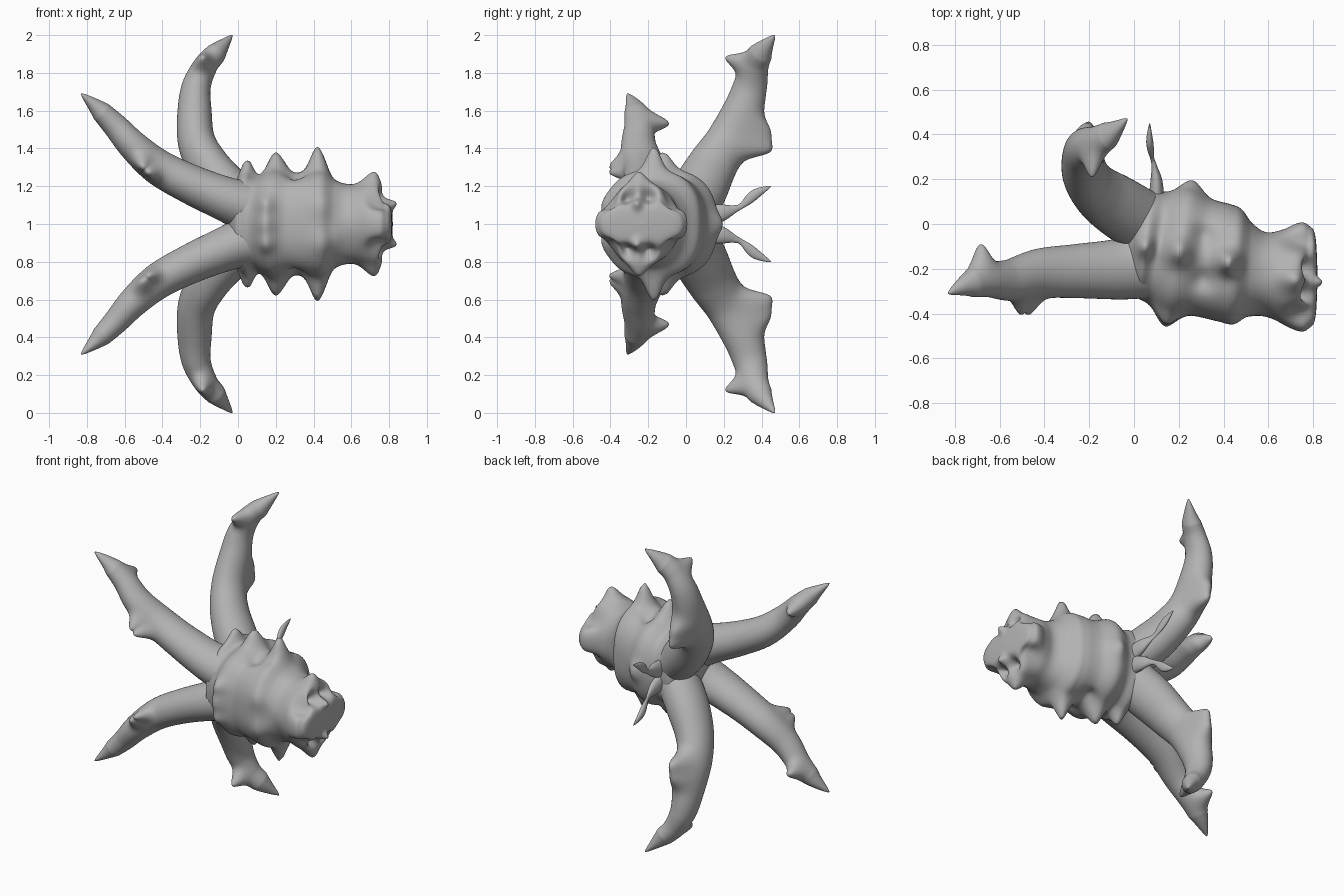
import bpy, math
from mathutils import Vector

cube = bpy.data.objects.get("Cube")
if cube:
    bpy.data.objects.remove(cube)

grey = bpy.data.materials.new("clay grey")
grey.use_nodes = True
tone = (.45, .45, .45, 1)
grey.diffuse_color = tone
grey.node_tree.nodes["Principled BSDF"].inputs["Base Color"].default_value = tone

FRONT, BACK, UP, DOWN = (Vector(d) for d in ((0, -1, 0), (0, 1, 0), (0, 0, 1), (0, 0, -1)))
SIDE = Vector((1, 0, 0))


def clamp(value):
    return max(0, min(1, value))


def spline(points, steps):
    """Catmull-Rom interpolation of rows of any length."""
    rows = []
    last = len(points) - 1
    for i in range(last):
        before, start, end, after = [points[max(0, min(last, i + k))] for k in (-1, 0, 1, 2)]
        for s in range(steps):
            t = s / steps
            rows.append([b + t / 2 * (c - a + t * (2 * a - 5 * b + 4 * c - d
                                                   + t * (3 * b - a - 3 * c + d)))
                         for a, b, c, d in zip(before, start, end, after)])
    return rows + [list(points[-1])]


def swell(v, bumps):
    """Pull the surface out, or push it in, around each bump centre."""
    out = v.copy()
    for centre, direction, height, width in bumps:
        fall = math.exp(-(v - Vector(centre)).length_squared / width ** 2)
        out += direction.normalized() * height * fall
    return out


def flip(vector):
    return Vector((vector[0], vector[1], -vector[2]))


def power(value, exponent):
    return math.copysign(abs(value) ** exponent, value)


def circle(sides):
    for j in range(sides):
        angle = math.tau * j / sides
        yield math.cos(angle), math.sin(angle)


def skin(name, rings):
    """Close a stack of rings into a smooth object with its origin at mid height."""
    n = len(rings[0])
    verts = [v for ring in rings for v in ring]
    faces = [(i * n + j, i * n + (j + 1) % n, (i + 1) * n + (j + 1) % n, (i + 1) * n + j)
             for i in range(len(rings) - 1) for j in range(n)]
    faces += [tuple(reversed(range(n))), tuple(range(len(verts) - n, len(verts)))]
    mesh = bpy.data.meshes.new(name)
    mesh.from_pydata(verts, [], faces)
    mesh.materials.append(grey)
    mesh.shade_smooth()
    ob = bpy.data.objects.new(name, mesh)
    bpy.context.collection.objects.link(ob)
    ob.location.z = 1
    return ob


def tube_pair(name, path, across, wide, thin, bumps=()):
    """Mirrored oval tubes along x, y, z, radius rows, with a rounded tip."""
    rows = spline(path, 20)
    points = [Vector(row[:3]) for row in rows]
    tip = points[-1]
    rings = []
    for i, point in enumerate(points):
        along = points[min(i + 1, len(points) - 1)] - points[max(i - 1, 0)]
        u = (across - across.project(along)).normalized()
        w = along.normalized().cross(u)
        radius = max(.002, rows[i][3] * clamp((tip - point).length / .15) ** .6)
        rings.append([swell(point + (u * wide * c + w * thin * s) * radius, bumps)
                      for c, s in circle(48)])
    mirror = skin(name, rings).modifiers.new("mirror", "MIRROR")
    mirror.use_axis = (False, False, True)
    mirror.use_mirror_merge = False


# Body outline: x, half depth, half height
outline = [(-.07, 0, 0), (-.05, .14, .14), (0, .23, .24), (.05, .24, .28), (.11, .25, .25),
           (.2, .29, .29), (.3, .26, .27), (.4, .26, .28), (.46, .25, .28), (.52, .2, .23),
           (.6, .18, .21), (.73, .24, .22), (.78, .23, .17), (.81, .18, .11), (.82, 0, 0)]

# Crest spikes and brow
half = [((.05, -.1, .27), UP, .06, .045), ((.2, -.12, .29), UP, .09, .06),
        ((.42, -.17, .29), UP, .13, .05), ((.7, -.25, .23), UP + SIDE * .3, .06, .05)]
# Nose horn and the rolls on the belly
half += [((.79, -.26, .1), SIDE + UP * .3, .07, .025),
         ((.14, -.4, .1), FRONT + UP * .2, .04, .05),
         ((.46, -.42, .1), FRONT + UP * .2, .02, .07)]
# Face hollows, cheek dents and dimples between the spikes, on either side of the crest
for way in (-1, 1):
    inward = BACK * -way
    half += [((.78, way * .055 - .255, .15), DOWN * .4 - SIDE, .07, .04),
             ((.75, way * .18 - .24, .15), DOWN + inward * .5, .06, .07),
             ((.31, way * .1 - .15, .26), DOWN + inward * .2, .03, .05)]
bumps = half + [(flip(centre), flip(way), height, width) for centre, way, height, width in half]
# Front keel, back hump and throat
bumps += [((.13, -.41, 0), FRONT, .045, .06), ((.27, .16, 0), BACK, .035, .06),
          ((.58, -.38, 0), FRONT, .02, .1)]

# The rings lean with the body, and are boxier on the trunk than on the head
rings = []
for x, depth, height in spline(outline, 9):
    middle = -.08 - .23 * max(0, min(x, .68))
    lean = .17 * min(clamp((.62 - x) / .3), clamp((x + .07) / .15))
    boxy = 1 - .2 * min(clamp((.7 - x) / .2), clamp((x + .05) / .2))
    ring = []
    for c, s in circle(120):
        y = max(depth, .003) * power(c, boxy)
        z = max(height, .003) * power(s, boxy)
        ring.append(swell(Vector((x + lean * y, middle + y, z)), bumps))
    rings.append(ring)
skin("body", rings)

# Rear pair of tentacles, each with a fin and a thorn
tube_pair("rear_tentacles",
          [(.06, 0, .06, .14), (-.06, .07, .18, .14), (-.16, .14, .31, .125),
           (-.22, .22, .44, .11), (-.23, .3, .6, .1), (-.22, .34, .73, .085),
           (-.17, .365, .84, .07), (-.11, .4, .91, .06), (-.03, .47, 1, .04)],
          SIDE, .9, 1.05,
          [((-.21, .36, .5), BACK + DOWN * .2, .075, .07),
           ((-.2, .32, .42), BACK + DOWN * .3, .11, .06),
           ((-.19, .29, .86), FRONT + UP * .3, .09, .045)])

# Front pair of tentacles, each with a fin and a thorn
tube_pair("front_tentacles",
          [(.06, -.17, .09, .15), (-.06, -.2, .13, .125), (-.25, -.21, .21, .11),
           (-.42, -.22, .3, .1), (-.55, -.25, .41, .085), (-.65, -.25, .52, .07),
           (-.74, -.27, .61, .055), (-.83, -.31, .69, .04)],
          BACK, 1.1, .95,
          [((-.46, -.33, .26), FRONT - SIDE * .2, .1, .045),
           ((-.51, -.34, .32), FRONT + DOWN * .3, .08, .045),
           ((-.68, -.2, .54), BACK + DOWN * .1, .11, .045)])

# Leaf-tipped feelers on the back
tube_pair("feelers",
          [(.1, .1, .04, .06), (.1, .19, .06, .045), (.09, .26, .08, .02),
           (.08, .3, .1, .016), (.07, .37, .16, .035), (.07, .45, .2, .03)],
          SIDE, .6, 1)
